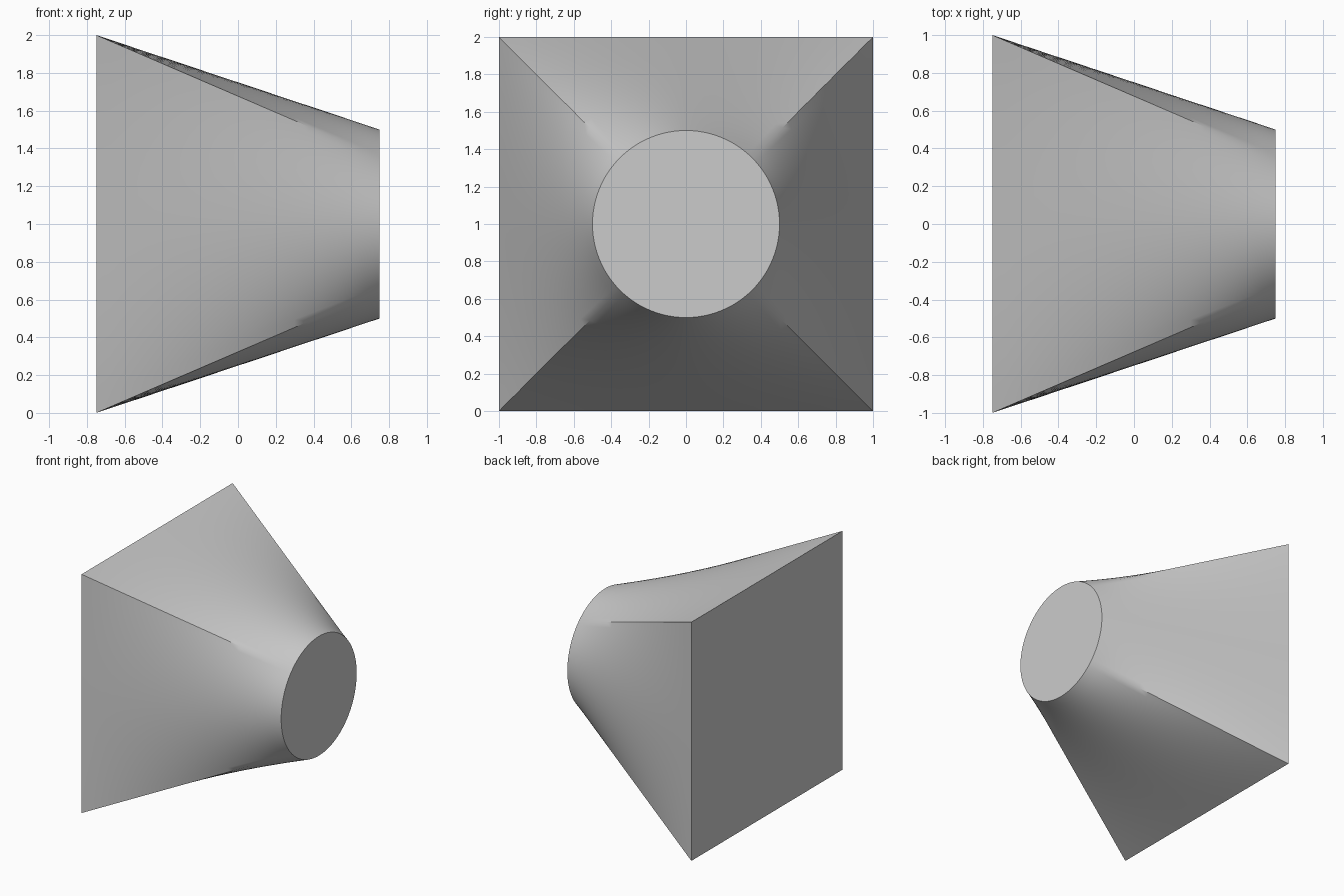
import bpy, bmesh, math
from mathutils import Vector

if "Cube" in bpy.data.objects:
    bpy.data.objects.remove(bpy.data.objects["Cube"])

N = 24       # segments per square side
STEPS = 20   # rings along the length


def section(i, t):
    """Point i on the blend between the square end (t=0) and round end (t=1)."""
    side, k = divmod(i, N)
    s = 2 * k / N - 1
    turn = side * math.pi / 2
    c, d = math.cos(turn), math.sin(turn)
    square = Vector((c - s * d, d + s * c))
    a = turn + s * math.pi / 4
    circle = Vector((math.cos(a), math.sin(a))) * 0.5
    p = square.lerp(circle, t)
    return (-0.75 + 1.5 * t, p.x, 1 + p.y)


# square-to-round transition body
bm = bmesh.new()
rings = [[bm.verts.new(section(i, j / STEPS)) for i in range(4 * N)]
         for j in range(STEPS + 1)]
for a, b in zip(rings, rings[1:]):
    for i in range(4 * N):
        n = (i + 1) % (4 * N)
        bm.faces.new((a[i], a[n], b[n], b[i]))

# flat end caps
bm.faces.new(rings[0])
bm.faces.new(rings[-1])
bmesh.ops.recalc_face_normals(bm, faces=bm.faces)

mesh = bpy.data.meshes.new("square_to_round_loft")
bm.to_mesh(mesh)
bm.free()
loft = bpy.data.objects.new("square_to_round_loft", mesh)
bpy.context.collection.objects.link(loft)
bpy.context.view_layer.objects.active = loft
loft.select_set(True)
bpy.ops.object.shade_smooth_by_angle(angle=math.radians(38))
